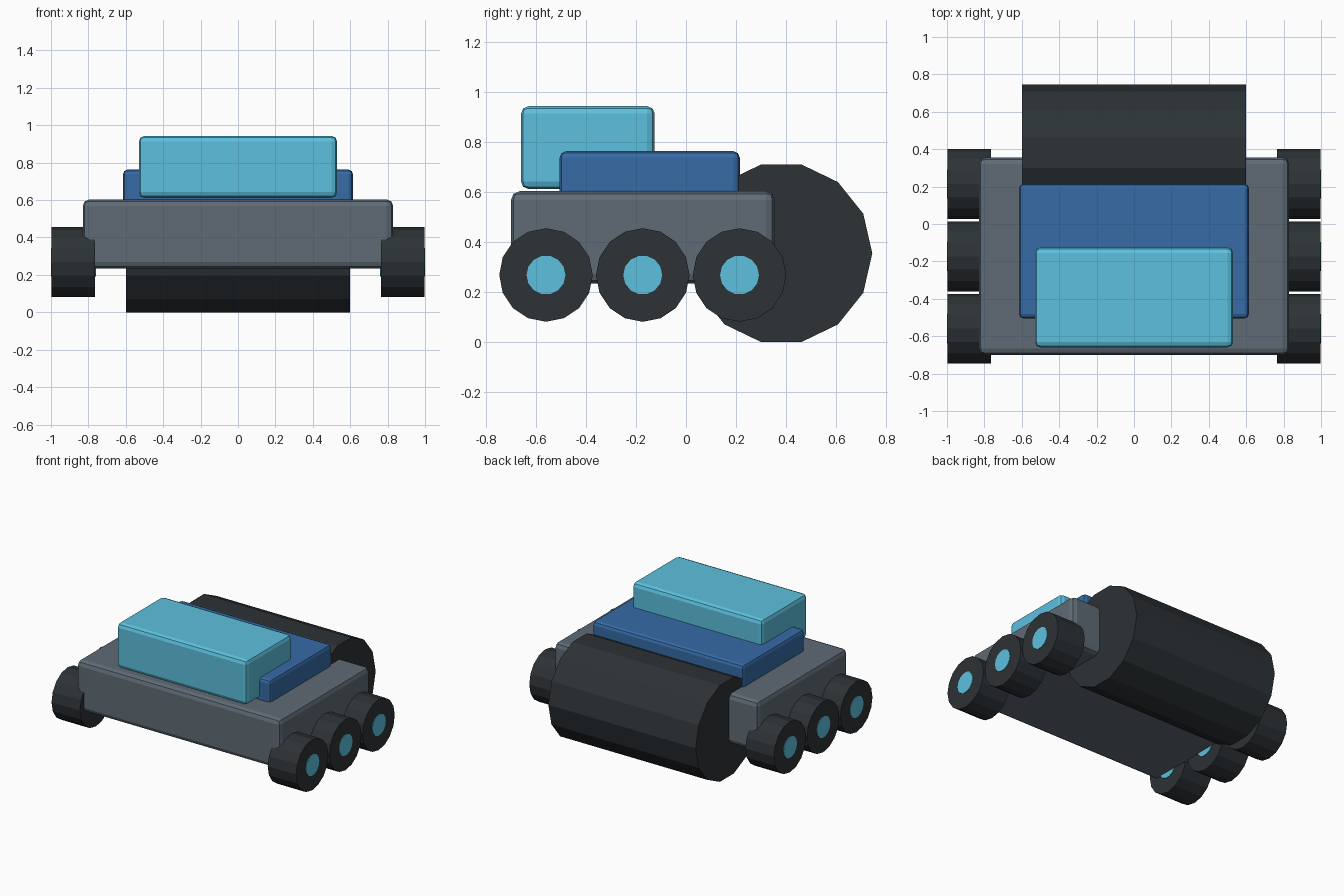
import bpy, math
from mathutils import Matrix

if "Cube" in bpy.data.objects:
    bpy.data.objects.remove(bpy.data.objects["Cube"])


def material(name, rgb):
    m = bpy.data.materials.new(name)
    m.diffuse_color = (*rgb, 1)
    m.use_nodes = True
    m.node_tree.nodes["Principled BSDF"].inputs["Base Color"].default_value = m.diffuse_color
    return m


DARK = material("dark_rubber", (0.026, 0.032, 0.036))
GREY = material("steel_grey", (0.115, 0.147, 0.178))
BLUE = material("deep_blue", (0.037, 0.147, 0.38))
CYAN = material("light_cyan", (0.107, 0.53, 0.73))


def box(name, lo, hi, bevel, mat):
    """Box between two corners with softly bevelled edges."""
    bpy.ops.mesh.primitive_cube_add(size=1, location=[(a + b) / 2 for a, b in zip(lo, hi)])
    ob = bpy.context.object
    ob.name = name
    ob.data.transform(Matrix.Diagonal([b - a for a, b in zip(lo, hi)] + [1]))
    ob.data.materials.append(mat)
    mod = ob.modifiers.new("soft_edges", 'BEVEL')
    mod.width = bevel
    mod.segments = 2
    return ob


def drum(name, x0, x1, y, z, radius, sides, mat, turn=0.0):
    """Cylinder lying along x; at turn 0 one corner points to +y."""
    bpy.ops.mesh.primitive_cylinder_add(vertices=sides, radius=radius, depth=x1 - x0,
                                        location=((x0 + x1) / 2, y, z))
    ob = bpy.context.object
    ob.name = name
    ob.data.transform(Matrix.Rotation(turn, 4, 'X') @ Matrix.Rotation(math.pi / 2, 4, 'Y'))
    ob.data.materials.append(mat)
    return ob


# Hull, deck and cabin
box("hull", (-0.83, -0.70, 0.235), (0.83, 0.355, 0.603), 0.035, GREY)
box("deck", (-0.615, -0.505, 0.58), (0.615, 0.215, 0.763), 0.025, BLUE)
box("cabin", (-0.53, -0.66, 0.612), (0.53, -0.125, 0.943), 0.03, CYAN)

# Large rear roller
drum("rear_roller", -0.6, 0.6, 0.381, 0.355, 0.364, 14, DARK)

# Three wheels with hubs on each side
for side, s in (("right", 1), ("left", -1)):
    for pos, y in (("front", -0.56), ("middle", -0.173), ("rear", 0.214)):
        a, b = sorted((s * 0.765, s * 0.996))
        drum(f"{pos}_{side}_wheel", a, b, y, 0.268, 0.187, 16, DARK)
        a, b = sorted((s * 0.76, s * 1.0))
        drum(f"{pos}_{side}_hub", a, b, y, 0.268, 0.078, 14, CYAN)
